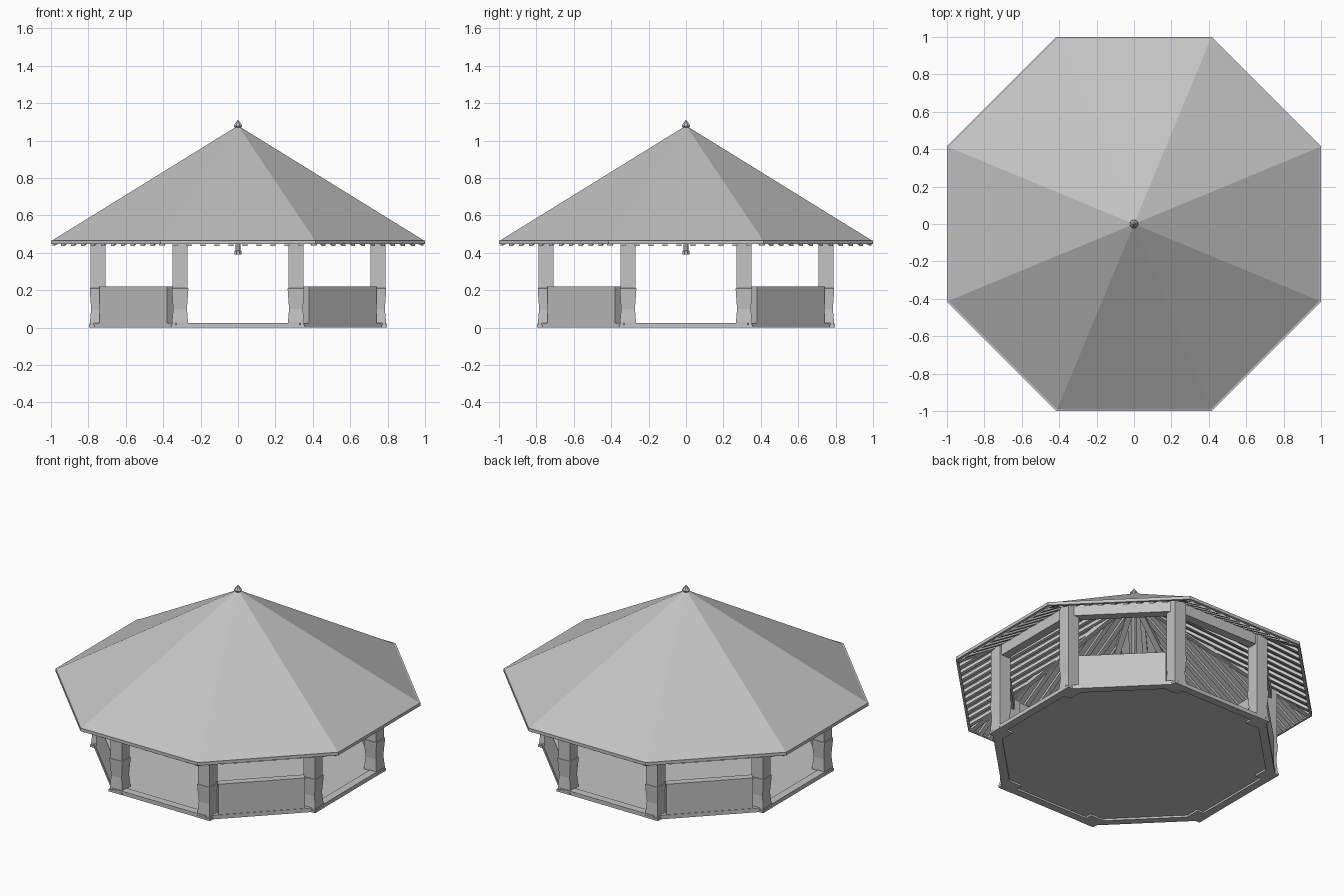
import bpy, bmesh, math
from mathutils import Matrix, Vector

if "Cube" in bpy.data.objects:
    bpy.data.objects.remove(bpy.data.objects["Cube"])

grey = bpy.data.materials.new("plain_grey")
grey.diffuse_color = (0.55, 0.55, 0.55, 1)
grey.use_nodes = True
grey.node_tree.nodes["Principled BSDF"].inputs["Base Color"].default_value = grey.diffuse_color
T = math.tan(math.pi / 8)            # half side length per unit apothem
SLOPE, EAVE_Z, EAVE = 0.618, 0.467, 0.992


def roof_z(u):
    return EAVE_Z + (EAVE - u) * SLOPE


def finish(name, bm):
    bmesh.ops.recalc_face_normals(bm, faces=bm.faces)
    mesh = bpy.data.meshes.new(name)
    bm.to_mesh(mesh)
    bm.free()
    mesh.materials.append(grey)
    ob = bpy.data.objects.new(name, mesh)
    bpy.context.collection.objects.link(ob)
    return ob


def lathe(bm, profile, closed=False, sides=8, centre=(0, 0)):
    """Stack regular rings given as (apothem, z)."""
    k = 1 / math.cos(math.pi / sides)
    rings = []
    for r, z in profile:
        n = 1 if r == 0 else sides
        rings.append([bm.verts.new((centre[0] + r * k * math.cos((i + 0.5) * 2 * math.pi / sides),
                                    centre[1] + r * k * math.sin((i + 0.5) * 2 * math.pi / sides), z))
                      for i in range(n)])
    pairs = list(zip(rings, rings[1:]))
    if closed:
        pairs.append((rings[-1], rings[0]))
    for a, b in pairs:
        for i in range(sides):
            j = (i + 1) % sides
            vs = []
            for v in (a[i % len(a)], a[j % len(a)], b[j % len(b)], b[i % len(b)]):
                if v not in vs:
                    vs.append(v)
            if len(vs) > 2:
                bm.faces.new(vs)
    if not closed:
        for ring in (rings[0], rings[-1]):
            if len(ring) > 2:
                bm.faces.new(ring)


def prism(bm, angle, outline, t0, t1):
    """Extrude an (apothem, z) outline along a side, from t0 to t1."""
    rot = Matrix.Rotation(angle, 3, 'Z')
    a, b = [[bm.verts.new(rot @ Vector((u, t, z))) for u, z in outline] for t in (t0, t1)]
    bm.faces.new(a)
    bm.faces.new(b[::-1])
    for i in range(len(a)):
        j = (i + 1) % len(a)
        bm.faces.new((a[i], a[j], b[j], b[i]))


sides = [i * math.pi / 4 for i in range(8)]

# Floor slab and the curb around it
bm = bmesh.new()
lathe(bm, [(0.75, 0.012), (0.75, 0.02)])
finish("floor", bm)
bm = bmesh.new()
lathe(bm, [(0.745, 0), (0.795, 0), (0.795, 0.025), (0.745, 0.025)], closed=True)
finish("floor_curb", bm)

# Square posts with flared bases, and their foot pads
bm, pads = bmesh.new(), bmesh.new()
for a in sides:
    c = (0.81 * math.cos(a + math.pi / 8), 0.81 * math.sin(a + math.pi / 8))
    lathe(bm, [(0.043, 0.01), (0.043, 0.03), (0.037, 0.1), (0.044, 0.2),
               (0.044, 0.21), (0.04, 0.212), (0.04, 0.57)], sides=4, centre=c)
    lathe(pads, [(0.048, 0), (0.048, 0.014)], sides=4, centre=c)
finish("posts", bm)
finish("post_pads", pads)

# Low walls on the four diagonal sides
bm = bmesh.new()
for a in sides[1::2]:
    prism(bm, a, [(0.745, 0.015), (0.792, 0.015), (0.792, 0.22), (0.745, 0.22)], -0.255, 0.255)
finish("low_walls", bm)

# Beam ring on the post tops
bm = bmesh.new()
lathe(bm, [(0.72, 0.5), (0.775, 0.5), (0.775, 0.57), (0.72, 0.57)], closed=True)
finish("top_beams", bm)

# Roof covering
bm = bmesh.new()
lathe(bm, [(0, roof_z(0) - 0.014), (EAVE, EAVE_Z - 0.014), (EAVE, EAVE_Z), (0, roof_z(0))])
finish("roof", bm)

# Eave boards
bm = bmesh.new()
lathe(bm, [(0.985, 0.447), (1.0, 0.447), (1.0, 0.467), (0.985, 0.467)], closed=True)
finish("eave_boards", bm)

# Common rafters, square to each eave
bm = bmesh.new()
for a in sides:
    for n in range(-5, 5):
        t = (n + 0.5) * 0.075
        u0, u1 = max(0.03, (abs(t) - 0.005) / T), 0.985
        prism(bm, a, [(u0, roof_z(u0) - 0.01), (u1, roof_z(u1) - 0.01),
                      (u1, roof_z(u1) - 0.034), (u0, roof_z(u0) - 0.034)], t - 0.014, t + 0.014)
finish("rafters", bm)

# Hip rafters under the corners
bm = bmesh.new()
k = math.cos(math.pi / 8)
for a in sides:
    r0, r1 = 0.01, 0.985 / k
    prism(bm, a + math.pi / 8, [(r0, roof_z(r0 * k) - 0.01), (r1, roof_z(r1 * k) - 0.01),
                                (r1, roof_z(r1 * k) - 0.033), (r0, roof_z(r0 * k) - 0.055)],
          -0.017, 0.017)
finish("hip_rafters", bm)

# Hanging centre post with a knob at its foot
bm = bmesh.new()
lathe(bm, [(0.02, 0.39), (0.02, 0.41), (0.013, 0.412), (0.013, 1.03)])
finish("centre_post", bm)

# Roof cap and finial
bm = bmesh.new()
lathe(bm, [(0, 1.06), (0.1, 1.008), (0.1, 1.017), (0.012, 1.072), (0, 1.078)])
finish("roof_cap", bm)
bm = bmesh.new()
lathe(bm, [(0.008, 1.06), (0.022, 1.078), (0.02, 1.084), (0, 1.113)])
finish("finial", bm)
